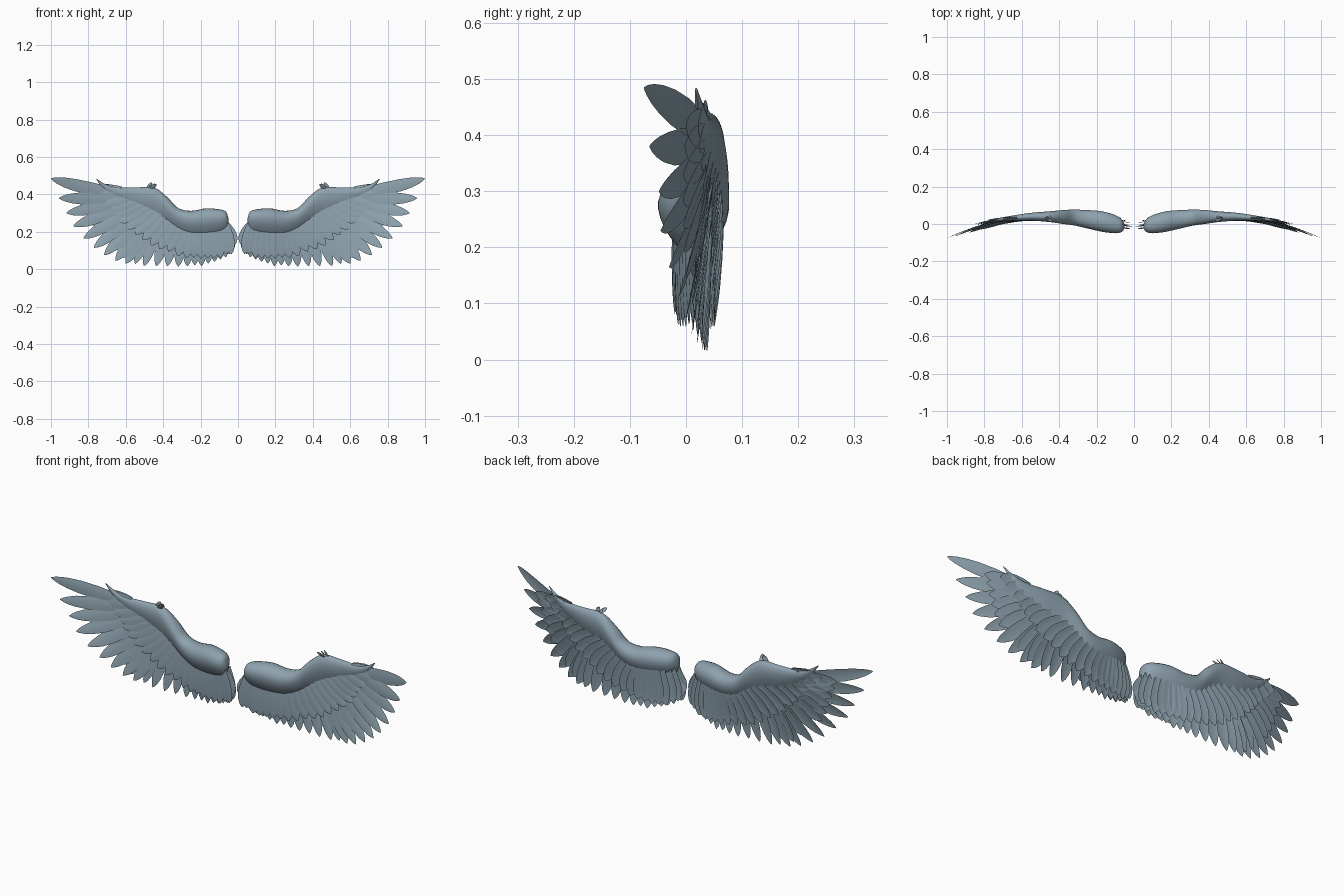
import bpy, bmesh, math, random
from mathutils import Vector

if "Cube" in bpy.data.objects:
    bpy.data.objects.remove(bpy.data.objects["Cube"])
random.seed(4)

mat = bpy.data.materials.new("slate blue feather")
mat.diffuse_color = (0.27, 0.36, 0.42, 1)
mat.use_nodes = True
mat.node_tree.nodes["Principled BSDF"].inputs["Base Color"].default_value = mat.diffuse_color


def spline(pts, n):
    """Sample n points of a Catmull-Rom curve through tuples of any size."""
    out = []
    for k in range(n):
        f = k / (n - 1) * (len(pts) - 1)
        i = min(int(f), len(pts) - 2)
        t = f - i
        p = [pts[max(0, min(len(pts) - 1, i + d))] for d in (-1, 0, 1, 2)]
        out.append(tuple(
            0.5 * (2 * b + (c - a) * t + (2 * a - 5 * b + 4 * c - d) * t * t
                   + (3 * b - a - 3 * c + d) * t ** 3)
            for a, b, c, d in zip(*p)))
    return out


def finish(name, bm):
    """Turn the right-hand part into a smooth, mirrored object."""
    me = bpy.data.meshes.new(name)
    bm.to_mesh(me)
    bm.free()
    ob = bpy.data.objects.new(name, me)
    bpy.context.collection.objects.link(ob)
    me.materials.append(mat)
    ob.modifiers.new("mirror", "MIRROR").use_mirror_merge = False
    bpy.ops.object.select_all(action="DESELECT")
    ob.select_set(True)
    bpy.context.view_layer.objects.active = ob
    bpy.ops.object.shade_smooth_by_angle(angle=math.radians(50))
    return ob


def feather(bm, root, tip, width, tilt=0.004, bend=0.0):
    """A leaf-shaped vane from root to tip; points are (x, z, y)."""
    shape = [(0, .55), (.2, .8), (.45, 1), (.65, .98), (.8, .8), (.9, .55), (.96, .3), (1, .04)]
    d = Vector((tip[0] - root[0], tip[1] - root[1]))
    side = Vector((-d.y, d.x)).normalized()
    rows = []
    for t, w in shape:
        c = Vector(root[:2]) + d * t + side * bend * 4 * t * (1 - t)
        y = root[2] + (tip[2] - root[2]) * t ** 1.5
        row = []
        for s in (-1, -.5, 0, .5, 1):
            q = c + side * s * w * width / 2
            row.append(bm.verts.new((q.x, y + tilt * s * w - .003 * (1 - s * s) * w, q.y)))
        rows.append(row)
    for a, b in zip(rows, rows[1:]):
        for i in range(4):
            bm.faces.new((a[i], a[i + 1], b[i + 1], b[i]))


def feather_row(name, roots, tips, n, widths, jitter=0.0, tilt=0.004, bend=0.0):
    """A fan of n feathers between a root curve and a tip curve."""
    bm = bmesh.new()
    for k, (r, t) in enumerate(zip(spline(roots, n), spline(tips, n))):
        j = random.uniform(-jitter, jitter)
        w = widths[0] + (widths[1] - widths[0]) * k / (n - 1)
        feather(bm, r, (t[0], t[1] + j, t[2]), w, tilt, bend)
    return finish(name, bm)


# Fleshy arm: teardrop sections (x, top, bottom, front y, back y)
sections = [
    (.052, .275, .235, -.025, .0), (.065, .308, .205, -.042, .025), (.10, .32, .185, -.050, .048),
    (.17, .325, .17, -.042, .068), (.25, .312, .175, -.024, .075), (.32, .327, .20, -.008, .077),
    (.38, .387, .24, .0, .075), (.45, .436, .28, .01, .068), (.55, .437, .32, .018, .06),
    (.65, .437, .37, .018, .045), (.71, .455, .415, .016, .034), (.757, .484, .478, .016, .02)]
bm = bmesh.new()
rings = []
for x, top, bot, yf, yb in spline(sections, 56):
    ring = []
    for k in range(28):
        a = 2 * math.pi * k / 28
        u = (1 - math.cos(a)) / 2
        thick = math.sqrt(u) * (1 - u) / .385 * (yb - yf) / 2
        ring.append(bm.verts.new((x, (yf + yb) / 2 + math.copysign(thick, math.sin(a)),
                                  top + (bot - top) * u)))
    rings.append(ring)
for a, b in zip(rings, rings[1:]):
    for i in range(28):
        j = (i + 1) % 28
        bm.faces.new((a[i], a[j], b[j], b[i]))
bm.faces.new(rings[0])
bm.faces.new(rings[-1])
bmesh.ops.recalc_face_normals(bm, faces=bm.faces)
finish("wing_arm", bm)

# Long outer flight feathers, spread like fingers
feather_row("primary_feathers",
            [(.62, .405, .035), (.57, .375, .038), (.51, .34, .04), (.46, .30, .042)],
            [(1.0, .484, -.075), (.957, .38, -.065), (.917, .30, -.048), (.88, .23, -.045),
             (.825, .165, -.03), (.77, .115, -.012), (.715, .075, 0), (.655, .045, .01),
             (.60, .03, .02)], 9, (.066, .07), bend=-.008)
# Fillers between the inner primaries
feather_row("primary_underlayer",
            [(.60, .40, .041), (.54, .35, .043), (.46, .30, .045)],
            [(.85, .42, .0), (.82, .33, -.005), (.79, .24, -.005), (.73, .15, .0), (.62, .06, .02)],
            9, (.07, .08))

# Inner flight feathers along the forearm
feather_row("secondary_feathers",
            [(.45, .29, .045), (.36, .26, .045), (.28, .24, .04), (.2, .23, .03), (.13, .23, .015),
             (.09, .235, .0), (.075, .24, -.005), (.065, .25, -.008)],
            [(.55, .025, .028), (.42, .018, .033), (.29, .01, .038), (.2, .022, .034), (.12, .04, .02),
             (.055, .075, .002), (.025, .10, -.01), (.008, .145, -.012)],
            17, (.062, .045), .007)

# Covert feathers overlapping the flight feathers on both faces
cov_roots = [(.62, .425), (.55, .38), (.47, .34), (.40, .30), (.33, .26), (.25, .235),
             (.18, .23), (.12, .235), (.07, .25)]
cov_tips = [(.78, .425), (.69, .33), (.63, .25), (.53, .17), (.42, .11), (.30, .07),
            (.2, .06), (.11, .06), (.035, .085)]
front_y = [(.028, .012), (.027, .012), (.027, .015), (.025, .02), (.02, .02), (.01, .015),
           (-.005, .0), (-.015, -.012), (-.022, -.02)]
back_y = [(.036, .022), (.043, .03), (.052, .038), (.06, .045), (.064, .05), (.064, .052),
          (.058, .048), (.045, .035), (.015, .01)]
for name, ys, tilt in (("front_coverts", front_y, .004), ("back_coverts", back_y, .004)):
    feather_row(name, [p + (y[0],) for p, y in zip(cov_roots, ys)],
                [p + (y[1],) for p, y in zip(cov_tips, ys)], 21, (.06, .062), .006, tilt)

# Small tuft of thumb feathers at the wrist
bm = bmesh.new()
feather(bm, (.475, .425, .03), (.435, .455, .012), .02)
feather(bm, (.485, .43, .035), (.46, .462, .036), .02)
feather(bm, (.46, .425, .045), (.445, .458, .03), .016)
finish("thumb_feathers", bm)
